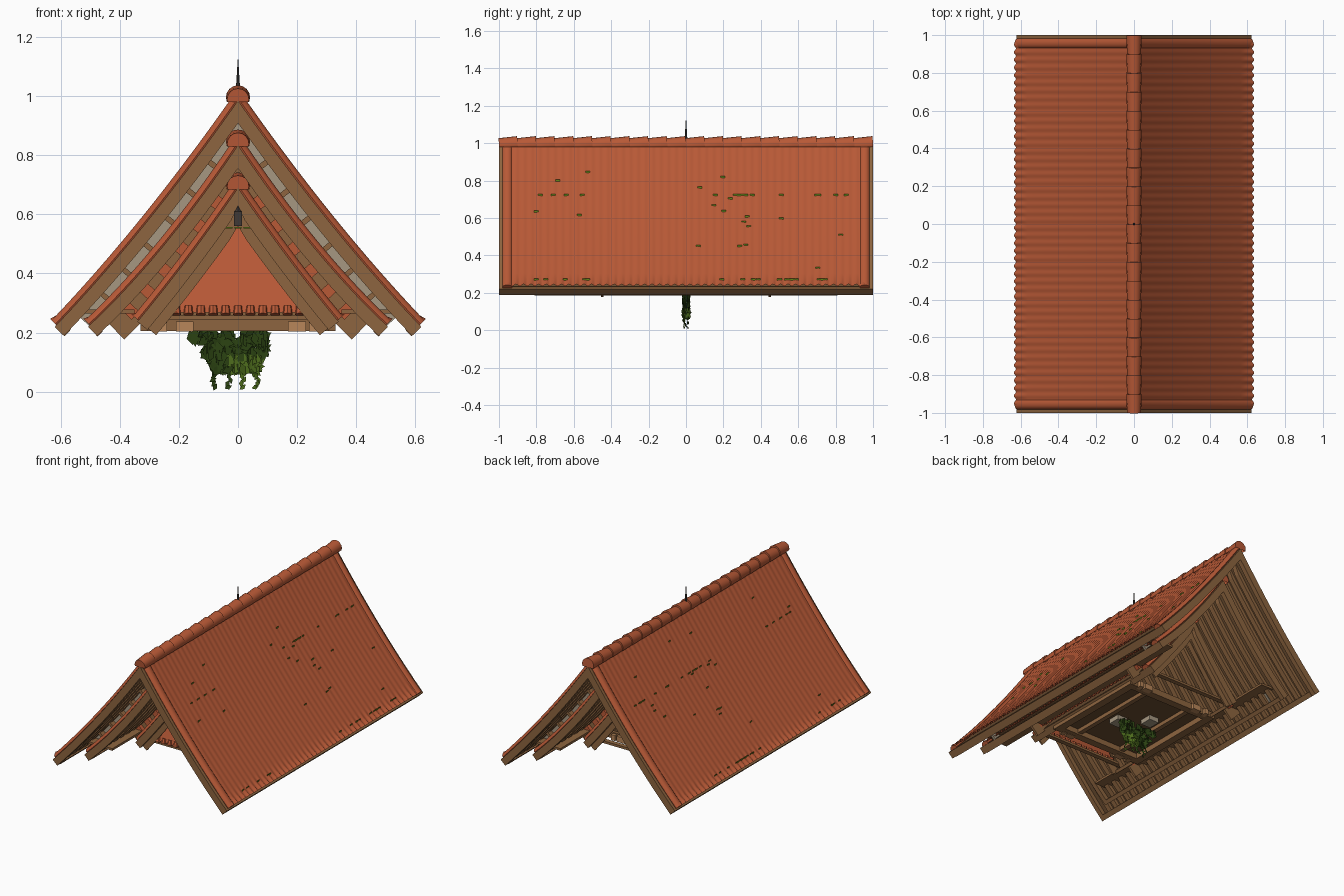
import bpy, bmesh, math, random
from mathutils import Matrix, Vector

random.seed(4)
if "Cube" in bpy.data.objects:
    bpy.data.objects.remove(bpy.data.objects["Cube"])


def material(name, r, g, b):
    m = bpy.data.materials.new(name)
    m.use_nodes = True
    col = (r, g, b, 1)
    m.diffuse_color = col
    m.node_tree.nodes["Principled BSDF"].inputs["Base Color"].default_value = col
    return m


TILE = material("terracotta", .48, .10, .037)
WOOD = material("wood", .27, .13, .05)
DARK = material("dark wood", .15, .075, .03)
LIGHT = material("light wood", .48, .24, .10)
PLASTER = material("plaster", .38, .31, .22)
MOSS = material("moss", .13, .24, .01)
LEAF = material("dark leaf", .024, .055, .006)
FRESH = material("fresh leaf", .075, .15, .012)
IRON = material("dark iron", .05, .04, .035)

SIDES = (1, -1)


def finish(bm, name, mat, smooth=False):
    bmesh.ops.recalc_face_normals(bm, faces=bm.faces)
    me = bpy.data.meshes.new(name)
    bm.to_mesh(me)
    bm.free()
    me.materials.append(mat)
    ob = bpy.data.objects.new(name, me)
    bpy.context.collection.objects.link(ob)
    if smooth:
        bpy.ops.object.select_all(action='DESELECT')
        ob.select_set(True)
        bpy.context.view_layer.objects.active = ob
        bpy.ops.object.shade_smooth_by_angle(angle=math.radians(40))


def box(bm, x0, x1, y0, y1, z0, z1):
    mat = Matrix.Translation(((x0 + x1) / 2, (y0 + y1) / 2, (z0 + z1) / 2))
    mat = mat @ Matrix.Diagonal((abs(x1 - x0), abs(y1 - y0), abs(z1 - z0), 1))
    bmesh.ops.create_cube(bm, size=1, matrix=mat)


class Roof:
    """A curved gable: half width, eave height, apex height, half length, sag."""

    def __init__(self, half, eave, apex, length, sag):
        self.half, self.eave, self.apex = half, eave, apex
        self.length, self.sag = length, sag

    def at(self, t, d):
        # point on the slope, pushed d along its outward normal
        x = self.half * t
        z = self.apex + (self.eave - self.apex) * t - 4 * self.sag * t * (1 - t)
        dz = (self.eave - self.apex) - 4 * self.sag * (1 - 2 * t)
        n = Vector((-dz, self.half)).normalized()
        if t <= 0:
            return 0, z + d / n.y
        return max(0, x + n.x * d), z + n.y * d

    def strip(self, bm, t0, t1, y0, y1, d0, d1, side, n=10):
        # solid band following the slope
        rings = []
        for i in range(n + 1):
            t = t0 + (t1 - t0) * i / n
            ring = []
            for y, d in ((y0, d0), (y1, d0), (y1, d1), (y0, d1)):
                x, z = self.at(t, d)
                ring.append(bm.verts.new((side * x, y, z)))
            rings.append(ring)
        for a, b in zip(rings, rings[1:]):
            for k in range(4):
                j = (k + 1) % 4
                bm.faces.new((a[k], a[j], b[j], b[k]))
        bm.faces.new(rings[0])
        bm.faces.new(rings[-1])


def tile_field(roof, name):
    # softly ribbed slope whose ribs swell into scallops at the eave
    bm = bmesh.new()
    end = roof.length - .03
    ribs = round(end * 2 / .04)
    count = ribs * 6
    rows = 20
    for s in SIDES:
        prev = None
        for c in range(rows + 1):
            height = .016 if c == rows else .0025
            row = []
            for i in range(count + 1):
                rib = height * (.5 - .5 * math.cos(math.tau * i / 6))
                x, z = roof.at(c / rows, rib)
                row.append(bm.verts.new((s * x, -end + 2 * end * i / count, z)))
            if prev:
                for i in range(count):
                    bm.faces.new((prev[i], prev[i + 1], row[i + 1], row[i]))
            prev = row
    finish(bm, name, TILE, True)


def edge_rolls(roof, name):
    # rounded verge tiles along each gable end
    bm = bmesh.new()
    for s in SIDES:
        for e in SIDES:
            prev = None
            for i in range(17):
                ring = []
                for k in range(10):
                    a = math.tau * k / 10
                    x, z = roof.at(i / 16, -.009 + .019 * math.sin(a))
                    y = e * (roof.length - .045) + .027 * math.cos(a)
                    ring.append(bm.verts.new((s * x, y, z)))
                if prev:
                    for k in range(10):
                        j = (k + 1) % 10
                        bm.faces.new((prev[k], prev[j], ring[j], ring[k]))
                prev = ring
            bm.faces.new(prev)
    finish(bm, name, TILE, True)


def ridge(roof, name):
    # tapered, overlapping half-round cap tiles
    bm = bmesh.new()
    n = round(roof.length * 10) * 2
    step = 2 * roof.length / n
    for i in range(n):
        y = -roof.length + step * (i + .5)
        mat = Matrix.Translation((0, y, roof.apex - .017)) @ Matrix.Rotation(math.radians(-86), 4, 'X')
        bmesh.ops.create_cone(bm, cap_ends=True, segments=16, radius1=.037,
                              radius2=.041, depth=step, matrix=mat)
    bmesh.ops.bisect_plane(bm, geom=bm.verts[:] + bm.edges[:] + bm.faces[:],
                           plane_co=(0, 0, roof.apex - .03), plane_no=(0, 0, -1),
                           clear_outer=True)
    finish(bm, name, TILE, True)


def timber(roof, name, rafters):
    barge, deck, rafter = bmesh.new(), bmesh.new(), bmesh.new()
    L = roof.length
    for s in SIDES:
        for e in SIDES:
            roof.strip(barge, 0, 1.01, e * (L - .03), e * L, -.058, -.014, s)
        roof.strip(deck, 0, .99, -L + .03, L - .03, -.03, -.012, s)
        roof.strip(rafter, .975, 1.01, -L + .03, L - .03, -.06, -.014, s, 1)
        for i in range(rafters):
            y = (L - .09) * (2 * i / (rafters - 1) - 1)
            roof.strip(rafter, .02, 1, y - .016, y + .016, -.052, -.029, s, 8)
    finish(barge, name + "_barge_boards", WOOD)
    finish(deck, name + "_deck", DARK)
    finish(rafter, name + "_rafters", WOOD)


outer = Roof(.625, .235, 1.01, 1.0, .03)
middle = Roof(.512, .235, .86, .84, .036)
inner = Roof(.348, .25, .715, .56, .012)
for roof, name, rafters in ((outer, "outer_roof", 32), (middle, "middle_roof", 24),
                            (inner, "inner_roof", 14)):
    tile_field(roof, name + "_tiles")
    edge_rolls(roof, name + "_verge_tiles")
    ridge(roof, name + "_ridge_caps")
    timber(roof, name, rafters)

# Infill walls and blocks between the stacked gables
plaster, boards, blocks, stubs = bmesh.new(), bmesh.new(), bmesh.new(), bmesh.new()
for s in SIDES:
    for e in SIDES:
        outer.strip(plaster, 0, .92, e * .70, e * .715, -.12, -.03, s)
        middle.strip(boards, 0, .93, e * .44, e * .455, -.13, -.03, s)
        inner.strip(boards, 0, 1, e * .525, e * .535, -.092, -.04, s)
        for i in range(6):
            t = .22 + .115 * i
            outer.strip(blocks, t, t + .018, e * .70, e * .75, -.1, -.05, s, 1)
            middle.strip(stubs, t, t + .05, e * .44, e * .48, -.1, -.05, s, 1)
    box(boards, s * .35, s * .53, -.78, .78, .264, .278)
finish(plaster, "gable_plaster", PLASTER)
finish(boards, "gable_boards_and_soffits", WOOD)
finish(blocks, "purlin_ends", WOOD)
finish(stubs, "stepped_wall_tiles", TILE)

# Hipped tile skirt closing the front gable, with boards behind it
hip, eave, vent, gable, tuft = (bmesh.new() for _ in range(5))
hip.faces.new([hip.verts.new(p) for p in
               ((-.27, -.52, .268), (.27, -.52, .268), (0, -.42, .58))])
for i in range(13):
    mat = Matrix.Translation((-.252 + .042 * i, -.515, .275)) @ Matrix.Rotation(math.radians(-18), 4, 'X')
    bmesh.ops.create_cone(eave, cap_ends=True, segments=8, radius1=.017,
                          radius2=.014, depth=.03, matrix=mat)
box(vent, -.013, .013, -.57, -.5, .56, .61)
bmesh.ops.create_cone(vent, cap_ends=True, segments=4, radius1=.017, radius2=0, depth=.02,
                      matrix=Matrix.Translation((0, -.555, .62)))
for x in (-.03, 0, .03):
    box(tuft, x - .012, x + .012, -.545, -.538, .552, .558)
gable.faces.new([gable.verts.new(p) for p in
                 ((-.3, -.40, .25), (.3, -.40, .25), (0, -.40, .67))])
for e in SIDES:
    box(gable, -.33, .33, e * .48, e * .51, .242, .257)
finish(hip, "hip_slope", TILE)
finish(eave, "hip_eave_tiles", TILE, True)
finish(vent, "gable_vent", IRON)
finish(tuft, "gable_moss", MOSS)
finish(gable, "inner_gable_boards", WOOD)

# Ceiling frame under the roof
frame, joists, ceiling, blocks = (bmesh.new() for _ in range(4))
for s in SIDES:
    box(frame, s * .28, s * .33, -.36, .36, .205, .245)
    box(frame, -.33, .33, s * .31, s * .36, .205, .245)
    box(frame, s * .15, s * .18, -.31, .31, .215, .24)
    for x, w in ((-.255, .014), (-.18, .03), (.2, .03), (.255, .014)):
        box(joists, x - w, x + w, s * .34, s * .38, .203, .238)
    box(blocks, s * .04, s * .11, s * -.1, s * -.02, .21, .24)
box(ceiling, -.3, .3, -.34, .34, .24, .26)
finish(frame, "ceiling_frame", WOOD)
finish(joists, "joist_ends", LIGHT)
finish(ceiling, "ceiling_boards", DARK)
finish(blocks, "ceiling_plaster_blocks", PLASTER)

# Hanging plant: random diamond leaves, fullest at the top
leaves, fresh = bmesh.new(), bmesh.new()


def leaf(bm, x, y, z, size):
    turn = Matrix.Rotation(random.uniform(-.7, .7), 3, 'Z') @ Matrix.Rotation(random.uniform(0, 6), 3, 'Y')
    pts = ((-size, 0, 0), (0, 0, -size * .6), (size, 0, 0), (0, 0, size * .6))
    bm.faces.new([bm.verts.new(Vector((x, y, z)) + turn @ Vector(p)) for p in pts])


for i in range(240):
    z = random.uniform(.07, .2)
    reach = .03 + .5 * (z - .03)
    x = max(-.18, min(.09, random.uniform(-reach * 1.5, reach * 1.2)))
    leaf(fresh if x > -.03 and z < .115 else leaves, x, random.uniform(-.015, .015), z, .026)
for x in (-.085, -.03, .02, .06):
    for i in range(10):
        leaf(fresh if x > 0 else leaves, x + random.uniform(-.01, .01),
             random.uniform(-.015, .015), .015 + .012 * i, .014)
finish(leaves, "hanging_leaves", LEAF)
finish(fresh, "fresh_leaves", FRESH)

# Upright moss flecks peeping out in two rows and at random on the outer tiles
moss = bmesh.new()
for s in SIDES:
    for i in range(54):
        t = (.34, .95, random.uniform(.1, .9))[i % 3]
        y = random.choice((-.65, .2, .35, .7)) + random.uniform(-.17, .17)
        x, z = outer.at(t, .003)
        moss.faces.new([moss.verts.new((s * x, y + a, z + b)) for a, b in
                        ((-.012, -.004), (.012, -.004), (.012, .006), (-.012, .006))])
finish(moss, "moss_flecks", MOSS)

# Ridge spike
spike = bmesh.new()
bmesh.ops.create_cone(spike, cap_ends=True, segments=8, radius1=.009, radius2=.001,
                      depth=.13, matrix=Matrix.Translation((0, 0, 1.06)))
finish(spike, "ridge_spike", IRON)
